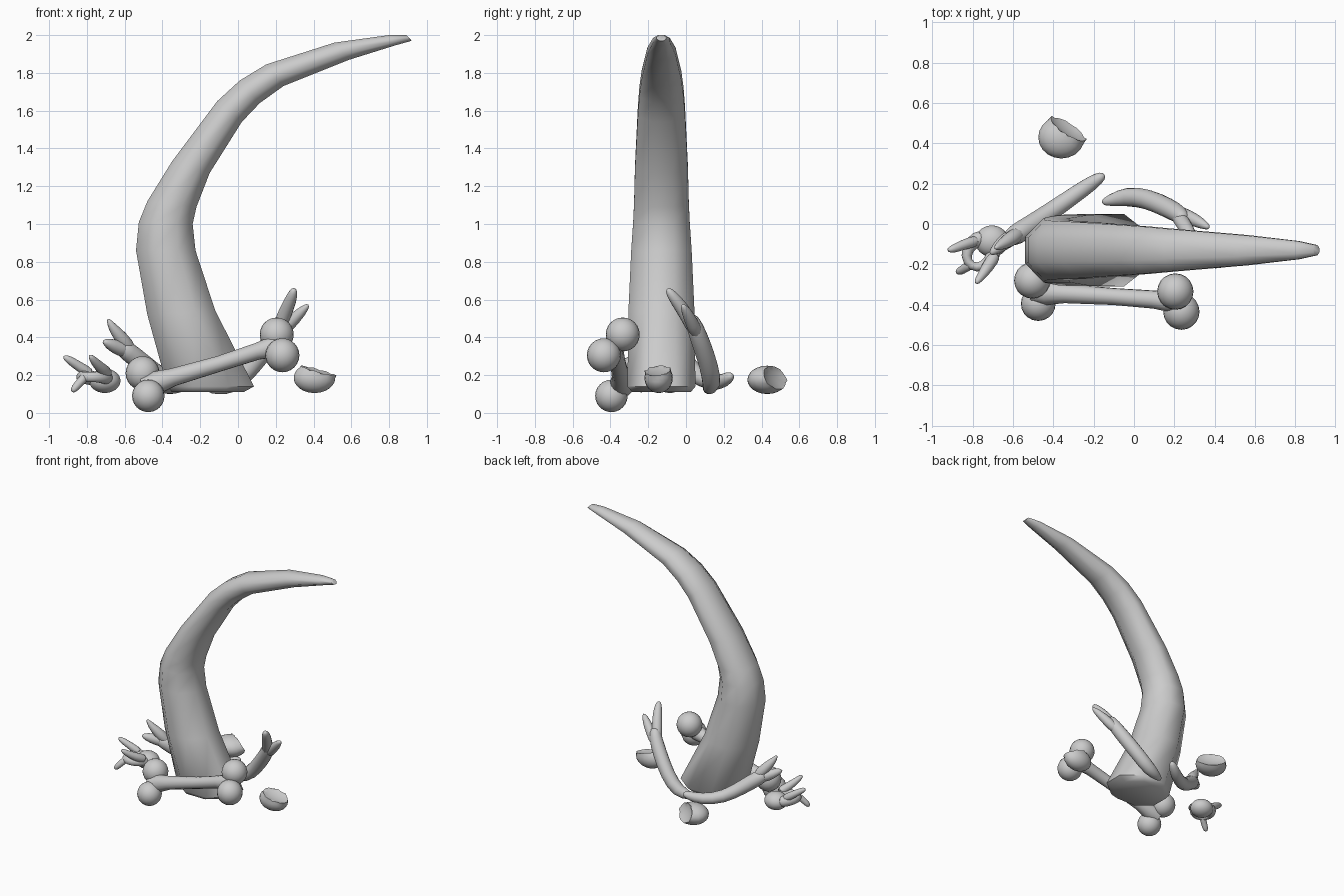
import bpy, bmesh, math
from mathutils import Vector, Matrix


def finish(name, bm, subsurf=0, angle=60):
    bmesh.ops.recalc_face_normals(bm, faces=bm.faces)
    me = bpy.data.meshes.new(name)
    bm.to_mesh(me)
    bm.free()
    ob = bpy.data.objects.new(name, me)
    bpy.context.collection.objects.link(ob)
    if subsurf:
        m = ob.modifiers.new("smooth", "SUBSURF")
        m.levels = m.render_levels = subsurf
    bpy.ops.object.select_all(action='DESELECT')
    ob.select_set(True)
    bpy.context.view_layer.objects.active = ob
    bpy.ops.object.shade_smooth_by_angle(angle=math.radians(angle))
    return ob


def skin(bm, rings):
    n = len(rings[0])
    rings = [[bm.verts.new(p) for p in r] for r in rings]
    for a, b in zip(rings, rings[1:]):
        for i in range(n):
            bm.faces.new((a[i], a[(i + 1) % n], b[(i + 1) % n], b[i]))
    bm.faces.new(rings[0])
    bm.faces.new(rings[-1])


def tube(bm, path, sides=8):
    """Round tube through (x, y, z, radius) points."""
    pts = [Vector(p[:3]) for p in path]
    side = None
    rings = []
    for i, p in enumerate(pts):
        d = (pts[min(i + 1, len(pts) - 1)] - pts[max(i - 1, 0)]).normalized()
        if side is None:
            side = d.orthogonal()
        side = (side - d * side.dot(d)).normalized()
        up = d.cross(side)
        rings.append([p + (side * math.cos(a) + up * math.sin(a)) * path[i][3]
                      for a in (2 * math.pi * k / sides for k in range(sides))])
    skin(bm, rings)


def ball(bm, loc, size):
    m = Matrix.Translation(loc) @ Matrix.Diagonal((*size, 1))
    bmesh.ops.create_uvsphere(bm, u_segments=20, v_segments=12, radius=1, matrix=m)


# Tusk: outer edge x, z / inner edge x, z / half width in y
tusk = [(-.35, .11, .03, .11, .155), (-.375, .14, .085, .14, .18), (-.48, .52, -.12, .54, .175),
        (-.54, .86, -.225, .86, .16), (-.525, 1.01, -.24, 1.0, .15),
        (-.48, 1.12, -.22, 1.09, .145), (-.35, 1.33, -.15, 1.27, .14),
        (-.11, 1.65, .02, 1.54, .125), (.01, 1.76, .115, 1.64, .117),
        (.15, 1.845, .24, 1.73, .105), (.51, 1.96, .59, 1.87, .075),
        (.80, 2.0, .83, 1.945, .045), (.89, 2.0, .92, 1.97, .025)]
bm = bmesh.new()
rings = []
for ox, oz, ix, iz, w in tusk:
    c = Vector(((ox + ix) / 2, -.13, (oz + iz) / 2))
    h = Vector(((ix - ox) / 2, 0, (iz - oz) / 2))
    k = 1 / math.cos(math.pi / 8)
    rings.append([c + h * k * math.cos(a) + Vector((0, w * k * math.sin(a), 0))
                  for a in (math.pi / 8 + math.pi / 4 * j for j in range(8))])
skin(bm, rings)
finish("tusk", bm)

# Long bone with two knobs at each end
bm = bmesh.new()
tube(bm, [(-.50, -.335, .135, .055), (-.43, -.34, .16, .062), (-.34, -.345, .19, .048),
          (-.1, -.36, .26, .042), (.1, -.375, .325, .045), (.17, -.38, .345, .055),
          (.23, -.385, .36, .05)], 14)
for x, y, z, r in [(-.505, -.28, .21, .09), (-.475, -.395, .09, .086),
                   (.205, -.335, .415, .09), (.235, -.435, .305, .09)]:
    ball(bm, (x, y, z), (r, r, r))
finish("long_bone", bm)

# Forked branch bones behind the tusk
branches = {
    "right_branch": [
        [(-.16, .105, .12, .012), (-.13, .115, .125, .03), (-.03, .14, .14, .055),
         (.07, .125, .24, .055), (.17, .08, .37, .055), (.23, .045, .46, .05), (.25, .02, .52, .035)],
        [(.21, .05, .42, .04), (.24, .01, .51, .042), (.28, -.055, .6, .036),
         (.295, -.09, .645, .024), (.298, -.098, .658, .008)],
        [(.21, .06, .41, .04), (.27, .035, .47, .04), (.34, 0, .54, .03), (.375, -.02, .575, .01)]],
    "left_branch": [
        [(-.145, .245, .2, .012), (-.17, .23, .19, .035), (-.25, .175, .155, .045),
         (-.38, .085, .17, .05), (-.5, .0, .26, .056), (-.59, -.055, .33, .06), (-.63, -.08, .36, .04)],
        [(-.56, -.04, .32, .045), (-.62, -.08, .4, .042), (-.67, -.11, .46, .025), (-.69, -.12, .5, .008)],
        [(-.56, -.04, .32, .045), (-.64, -.085, .345, .045), (-.69, -.13, .37, .03), (-.715, -.15, .38, .008)]],
}
for name, tubes in branches.items():
    bm = bmesh.new()
    for t in tubes:
        tube(bm, t)
    finish(name, bm, 1, 80)

# Small claw: knuckle, loop around a gap and three fingers
bm = bmesh.new()
ball(bm, (-.705, -.085, .17), (.085, .08, .065))
for t in [
    [(-.74, -.06, .18, .05), (-.81, -.09, .19, .04), (-.84, -.16, .19, .032),
     (-.81, -.215, .19, .028), (-.75, -.215, .19, .03), (-.7, -.17, .19, .04), (-.69, -.11, .18, .04)],
    [(-.77, -.08, .2, .035), (-.84, -.1, .245, .028), (-.9, -.125, .285, .024), (-.925, -.13, .3, .01)],
    [(-.8, -.19, .2, .03), (-.83, -.215, .17, .024), (-.865, -.235, .13, .024), (-.88, -.24, .11, .01)],
    [(-.68, -.14, .2, .04), (-.73, -.22, .24, .032), (-.77, -.275, .285, .022), (-.785, -.295, .305, .01)],
]:
    tube(bm, t)
finish("claw", bm, 1, 80)


# Small bone lumps with a scooped face
def lump(name, loc, size, scoop):
    bm = bmesh.new()
    ball(bm, (0, 0, 0), (1, 1, 1))
    d = Vector(scoop).normalized()
    for v in bm.verts:
        t = v.co.dot(d)
        if t > .55:
            v.co = v.co * 1.15 - d * (t * 1.15 - .55 + .45 * (t - .55))
        v.co = Vector([c * s for c, s in zip(v.co, size)]) + Vector(loc)
    finish(name, bm, 0, 50)


lump("front_lump", (.405, -.145, .185), (.11, .075, .08), (.35, -.1, .9))
lump("back_lump", (-.36, .43, .175), (.115, .105, .075), (.55, .75, .3))
